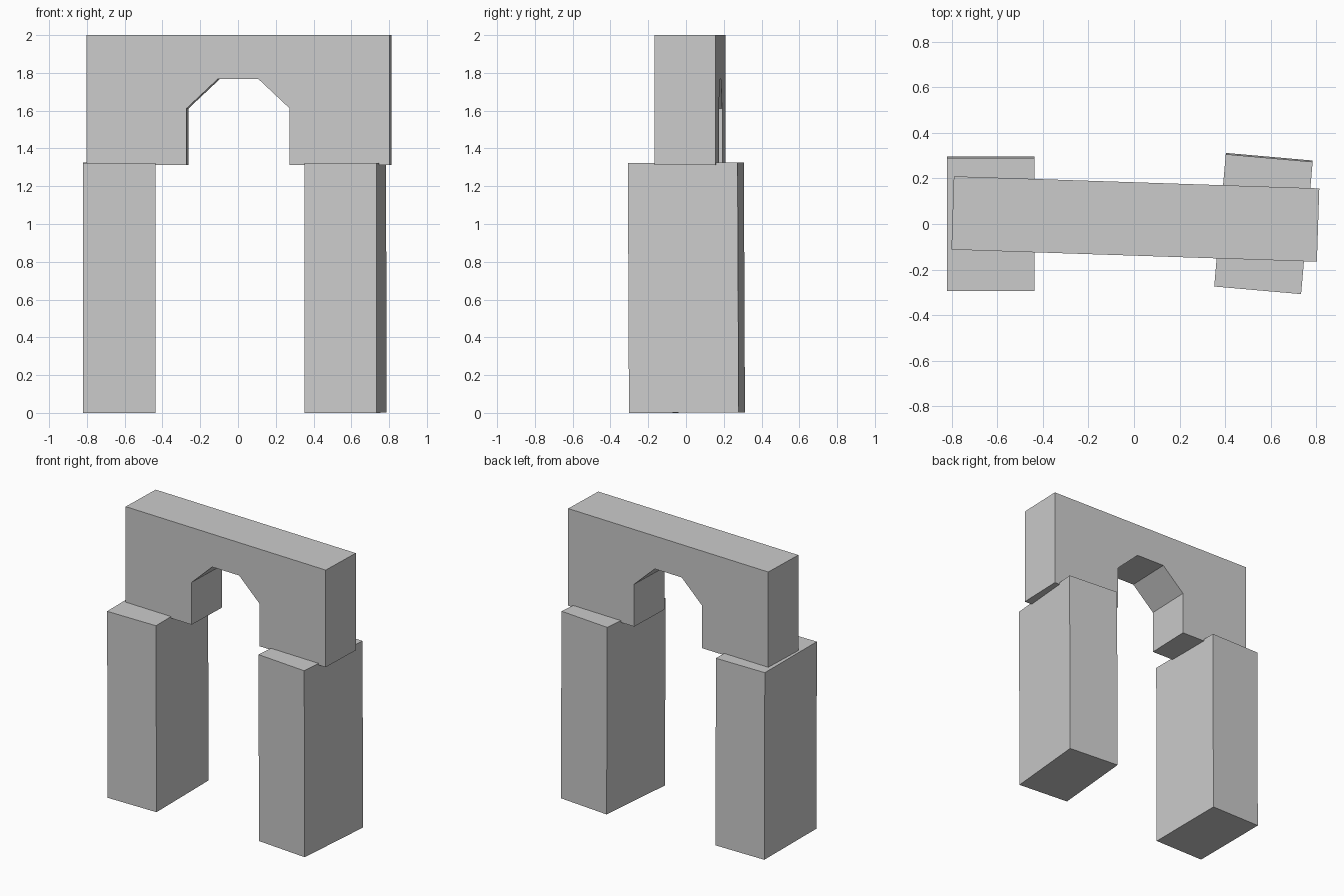
import bpy, bmesh
from math import radians
from mathutils import Matrix

if "Cube" in bpy.data.objects:
    bpy.data.objects.remove(bpy.data.objects["Cube"])


def prism(name, profile, depth, loc, rot):
    """Extrude an x/z profile along y, centred on its own origin, then place it."""
    bm = bmesh.new()
    face = bm.faces.new([bm.verts.new((x, -depth / 2, z)) for x, z in profile])
    ext = bmesh.ops.extrude_face_region(bm, geom=[face])
    moved = [v for v in ext["geom"] if isinstance(v, bmesh.types.BMVert)]
    bmesh.ops.translate(bm, verts=moved, vec=(0, depth, 0))
    bmesh.ops.recalc_face_normals(bm, faces=bm.faces)
    mesh = bpy.data.meshes.new(name)
    bm.to_mesh(mesh)
    bm.free()
    obj = bpy.data.objects.new(name, mesh)
    obj.location = loc
    obj.rotation_euler = [radians(a) for a in rot]
    bpy.context.collection.objects.link(obj)
    return obj


# Two standing stones, leaning very slightly forward
w, h = 0.383, 1.323
slab = [(-w / 2, 0), (w / 2, 0), (w / 2, h), (-w / 2, h)]
prism("left_pillar", slab, 0.583, (-0.629, 0.004, 0.001), (0.25, 0, 0))
prism("right_pillar", slab, 0.583, (0.569, 0.005, 0.001), (0.25, 0, -5))

# Lintel block with a faceted arch cut into its underside
half = [(0.108, 1.767), (0.273, 1.612), (0.273, 1.312), (0.803, 1.312), (0.803, 2.0)]
arch = half + [(-x, z) for x, z in reversed(half)]
prism("arch_lintel", arch, 0.322, (0.006, 0.022, 0), (0, 0, -1.9))
